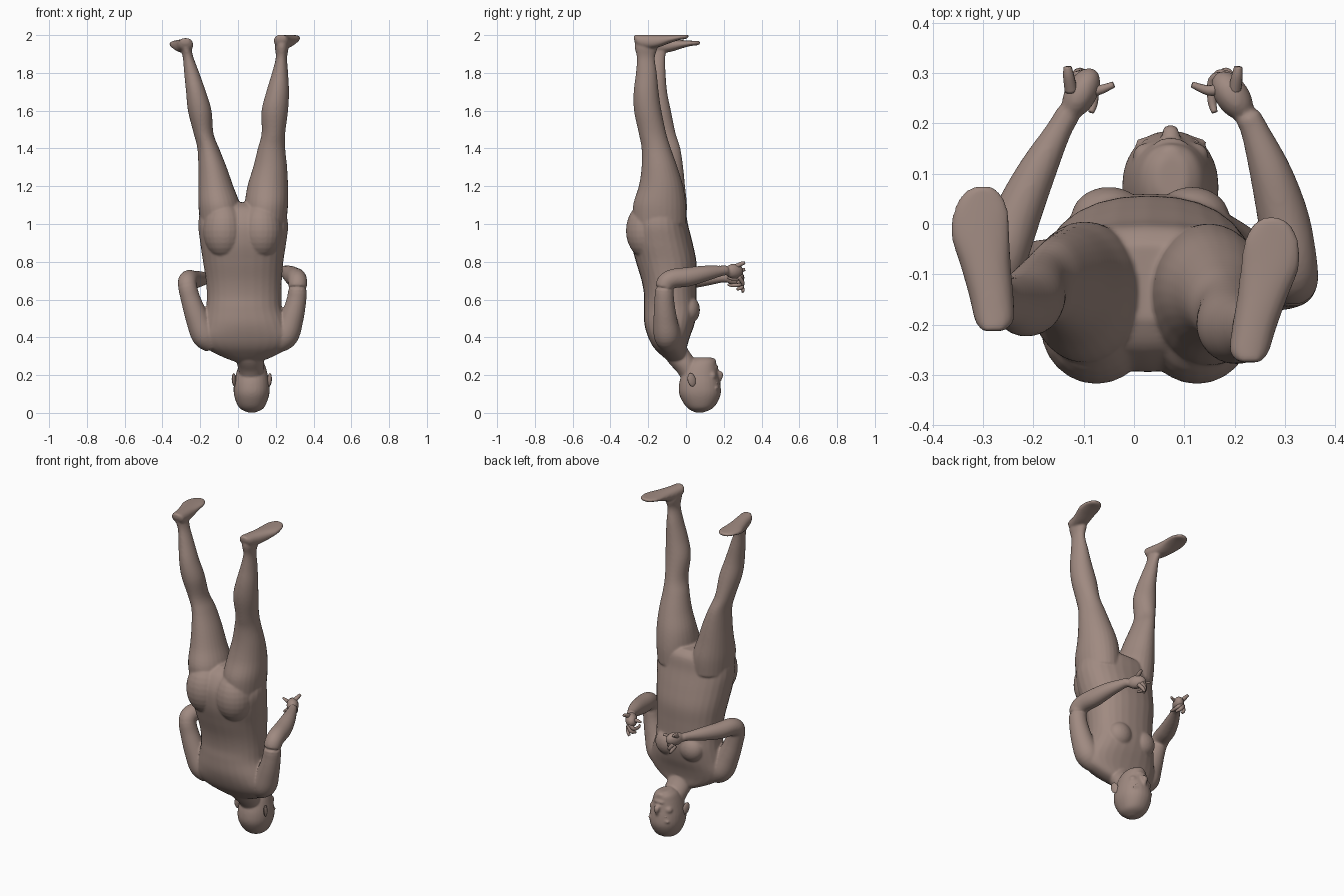
import bpy, bmesh, math
from mathutils import Vector

skin = bpy.data.materials.new("skin")
skin.diffuse_color = (0.35, 0.255, 0.22, 1)


def spline(rows, steps=5):
    """Catmull-Rom through rows of any length."""
    out = []
    for i in range(len(rows) - 1):
        p = [rows[max(i - 1, 0)], rows[i], rows[i + 1], rows[min(i + 2, len(rows) - 1)]]
        for s in range(steps):
            t = s / steps
            out.append([0.5 * (2 * b + (c - a) * t + (2 * a - 5 * b + 4 * c - d) * t * t
                               + (3 * b - a - 3 * c + d) * t ** 3) for a, b, c, d in zip(*p)])
    return out + [list(rows[-1])]


def finish(bm, name):
    bmesh.ops.recalc_face_normals(bm, faces=bm.faces)
    me = bpy.data.meshes.new(name)
    bm.to_mesh(me)
    bm.free()
    me.materials.append(skin)
    me.shade_smooth()
    ob = bpy.data.objects.new(name, me)
    bpy.context.collection.objects.link(ob)
    return ob


def loft(name, rows, normal=None, ref=(1, 0, 0), n=28, power=2.0):
    """Closed tube through rows of x, y, z, radius along ref, other radius."""
    rows, bm, rings = spline(rows), bmesh.new(), []
    for i, (x, y, z, ru, rv) in enumerate(rows):
        a, b = rows[max(i - 1, 0)], rows[min(i + 1, len(rows) - 1)]
        t = Vector(normal or [b[k] - a[k] for k in range(3)]).normalized()
        u = Vector(ref)
        u = (u - t * u.dot(t)).normalized()
        v = t.cross(u)
        ring = []
        for k in range(n):
            c, s = math.cos(math.tau * k / n), math.sin(math.tau * k / n)
            c = math.copysign(abs(c) ** (2 / power), c)
            s = math.copysign(abs(s) ** (2 / power), s)
            ring.append(bm.verts.new(Vector((x, y, z)) + u * c * ru + v * s * rv))
        rings.append(ring)
    for a, b in zip(rings, rings[1:]):
        for k in range(n):
            bm.faces.new((a[k], a[(k + 1) % n], b[(k + 1) % n], b[k]))
    bm.faces.new(rings[0])
    bm.faces.new(rings[-1])
    return finish(bm, name)


def blob(name, loc, size, rot=(0, 0, 0)):
    bm = bmesh.new()
    bmesh.ops.create_uvsphere(bm, u_segments=24, v_segments=14, radius=1)
    ob = finish(bm, name)
    ob.location, ob.scale, ob.rotation_euler = loc, size, rot
    return ob


def upright(name, spans, power=2.0):
    """Loft of level rings from x min, x max, y min, y max, z."""
    return loft(name, [((a + b) / 2, (c + d) / 2, z, (b - a) / 2, (d - c) / 2)
                       for a, b, c, d, z in spans], normal=(0, 0, 1), power=power)


def tube(name, pts, n=28):
    return loft(name, [(*p, p[3]) for p in pts], ref=(0.1, 0.1, 1), n=n)


parts = []
# torso, from shoulders up to hips
parts.append(upright("torso", [
    (0.0, 0.10, -0.08, -0.01, 0.265), (-0.09, 0.19, -0.125, 0.0, 0.30),
    (-0.17, 0.265, -0.17, 0.005, 0.345), (-0.20, 0.29, -0.20, 0.02, 0.40),
    (-0.185, 0.265, -0.22, 0.045, 0.47), (-0.17, 0.235, -0.223, 0.06, 0.55),
    (-0.165, 0.23, -0.222, 0.055, 0.62), (-0.17, 0.232, -0.235, 0.055, 0.70),
    (-0.185, 0.24, -0.265, 0.055, 0.80), (-0.20, 0.255, -0.29, 0.035, 0.90),
    (-0.21, 0.265, -0.29, 0.01, 1.00), (-0.19, 0.24, -0.25, -0.005, 1.08),
    (-0.11, 0.16, -0.19, -0.04, 1.115)], power=2.25))
for x in (-0.075, 0.125):
    parts.append(blob("buttock", (x, -0.205, 0.965), (0.11, 0.113, 0.15)))
for x in (-0.05, 0.115):
    parts.append(blob("breast", (x, 0.012, 0.545), (0.075, 0.062, 0.075)))

# legs, from thigh up to ankle
parts.append(upright("left_leg", [
    (-0.20, 0.02, -0.27, 0.0, 1.0), (-0.21, 0.012, -0.275, 0.005, 1.1),
    (-0.21, -0.025, -0.24, -0.005, 1.2), (-0.21, -0.06, -0.215, -0.015, 1.3),
    (-0.215, -0.10, -0.195, -0.03, 1.4), (-0.235, -0.13, -0.195, -0.055, 1.48),
    (-0.265, -0.14, -0.22, -0.08, 1.6), (-0.275, -0.17, -0.222, -0.10, 1.7),
    (-0.285, -0.205, -0.205, -0.108, 1.8), (-0.292, -0.235, -0.195, -0.11, 1.88),
    (-0.305, -0.248, -0.205, -0.10, 1.935), (-0.31, -0.25, -0.20, -0.11, 1.965)]))
parts.append(upright("right_leg", [
    (0.035, 0.255, -0.28, 0.0, 1.0), (0.035, 0.265, -0.28, 0.0, 1.1),
    (0.05, 0.265, -0.25, -0.015, 1.2), (0.08, 0.26, -0.235, -0.045, 1.3),
    (0.105, 0.25, -0.235, -0.08, 1.4), (0.125, 0.25, -0.25, -0.105, 1.48),
    (0.125, 0.265, -0.275, -0.13, 1.6), (0.15, 0.27, -0.277, -0.145, 1.7),
    (0.18, 0.265, -0.265, -0.155, 1.8), (0.20, 0.26, -0.26, -0.165, 1.88),
    (0.195, 0.268, -0.272, -0.15, 1.935), (0.195, 0.265, -0.27, -0.16, 1.975)]))

# feet, heel to toes: offset across, along, half width, half height
FOOT = [(-0.005, 0.0, 0.02, 0.015), (0, 0.02, 0.038, 0.03), (0, 0.07, 0.044, 0.037),
        (-0.004, 0.13, 0.05, 0.033), (-0.007, 0.19, 0.058, 0.022), (0, 0.24, 0.054, 0.014),
        (0.006, 0.275, 0.036, 0.011), (0.01, 0.288, 0.014, 0.007)]
for name, hx, hy, sole, slant, side in (("left_foot", -0.275, -0.213, 1.985, -0.12, 1),
                                        ("right_foot", 0.225, -0.275, 2.002, 0.20, -1)):
    parts.append(loft(name, [(hx + slant * d + side * o, hy + d,
                              sole - h - (0.06 * d if side > 0 else 0), w, h)
                             for o, d, w, h in FOOT], normal=(0, 1, 0), power=2.3))

# arms, shoulder to wrist, then palm
parts.append(tube("left_arm", [
    (-0.13, -0.09, 0.36, 0.05), (-0.175, -0.10, 0.41, 0.07), (-0.215, -0.11, 0.50, 0.062),
    (-0.25, -0.115, 0.60, 0.052), (-0.268, -0.11, 0.675, 0.05), (-0.262, -0.07, 0.705, 0.05),
    (-0.235, 0.01, 0.705, 0.048), (-0.195, 0.10, 0.71, 0.039), (-0.15, 0.185, 0.715, 0.026),
    (-0.13, 0.22, 0.715, 0.025)]))
parts.append(tube("right_arm", [
    (0.20, -0.09, 0.36, 0.05), (0.25, -0.10, 0.41, 0.07), (0.285, -0.11, 0.50, 0.062),
    (0.31, -0.115, 0.60, 0.052), (0.316, -0.11, 0.68, 0.05), (0.312, -0.07, 0.71, 0.051),
    (0.297, 0.01, 0.72, 0.051), (0.272, 0.10, 0.738, 0.042), (0.24, 0.185, 0.752, 0.028),
    (0.225, 0.215, 0.755, 0.026)]))
parts.append(blob("left_palm", (-0.105, 0.26, 0.715), (0.032, 0.055, 0.04), (0, 0, -0.5)))
parts.append(blob("right_palm", (0.195, 0.255, 0.75), (0.034, 0.055, 0.04), (0, 0, 0.6)))

# neck and head, crown at the bottom
parts.append(loft("neck", [(0.07, 0.04, 0.19, 0.06, 0.06), (0.068, 0.0, 0.25, 0.07, 0.058),
                           (0.06, -0.04, 0.30, 0.078, 0.062), (0.045, -0.075, 0.36, 0.11, 0.065)]))
parts.append(upright("head", [
    (0.055, 0.09, 0.05, 0.09, 0.002), (0.015, 0.13, 0.015, 0.135, 0.02),
    (-0.007, 0.15, -0.012, 0.163, 0.05), (-0.022, 0.166, -0.036, 0.184, 0.10),
    (-0.022, 0.167, -0.037, 0.182, 0.15), (-0.012, 0.158, -0.025, 0.172, 0.20),
    (0.002, 0.146, -0.005, 0.163, 0.245), (0.018, 0.13, 0.02, 0.157, 0.275),
    (0.045, 0.105, 0.05, 0.135, 0.293)], power=2.15))

# face
parts.append(loft("nose", [(0.073, 0.165, 0.145, 0.009, 0.008), (0.073, 0.178, 0.175, 0.011, 0.01),
                           (0.073, 0.183, 0.203, 0.017, 0.015), (0.073, 0.168, 0.216, 0.018, 0.01)]))
parts.append(blob("mouth", (0.073, 0.157, 0.24), (0.034, 0.015, 0.012)))
parts.append(blob("chin", (0.073, 0.138, 0.272), (0.03, 0.022, 0.02)))
for s in (-1, 1):
    parts.append(blob("brow", (0.073 + s * 0.04, 0.161, 0.135), (0.032, 0.014, 0.009), (0, s * 0.15, 0)))
    parts.append(blob("cheek", (0.073 + s * 0.045, 0.138, 0.195), (0.03, 0.024, 0.025)))
    blob("eye", (0.073 + s * 0.04, 0.158, 0.158), (0.017, 0.012, 0.011))
    blob("ear", (0.073 + s * 0.094, 0.03, 0.175), (0.010, 0.022, 0.036), (0.25, 0, s * 0.35))

# fingers, from knuckle to tip
HANDS = (("right", 1, 0.0, 0.0), ("left", -1, 0.075, -0.035))
for name, s, dx, dz in HANDS:
    fingers = {
        "thumb": [(0.20, 0.265, 0.775, 0.013), (0.205, 0.295, 0.79, 0.011), (0.207, 0.312, 0.795, 0.008)],
        "index_finger": [(0.19, 0.285, 0.755, 0.014), (0.155, 0.265, 0.76, 0.011), (0.115, 0.277, 0.765, 0.006)],
        "middle_finger": [(0.18, 0.29, 0.74, 0.013), (0.158, 0.285, 0.715, 0.011), (0.155, 0.245, 0.71, 0.009),
                          (0.16, 0.222, 0.715, 0.006)],
        "ring_finger": [(0.19, 0.29, 0.73, 0.013), (0.168, 0.295, 0.70, 0.011), (0.155, 0.27, 0.69, 0.007)],
        "little_finger": [(0.20, 0.28, 0.72, 0.012), (0.185, 0.30, 0.69, 0.01), (0.175, 0.30, 0.675, 0.007)],
    }
    for f, pts in fingers.items():
        tube(f"{name}_{f}", [(s * (x - dx), y, z + dz, r) for x, y, z, r in pts], n=12)

# fuse the large parts into one smooth skin
bpy.context.view_layer.update()
bpy.ops.object.select_all(action='DESELECT')
for ob in parts:
    ob.select_set(True)
body = parts[0]
bpy.context.view_layer.objects.active = body
bpy.ops.object.join()
body.name = "body"
remesh = body.modifiers.new("fuse", 'REMESH')
remesh.mode, remesh.voxel_size, remesh.use_smooth_shade = 'VOXEL', 0.006, True
soften = body.modifiers.new("soften", 'SMOOTH')
soften.factor, soften.iterations = 0.5, 6
